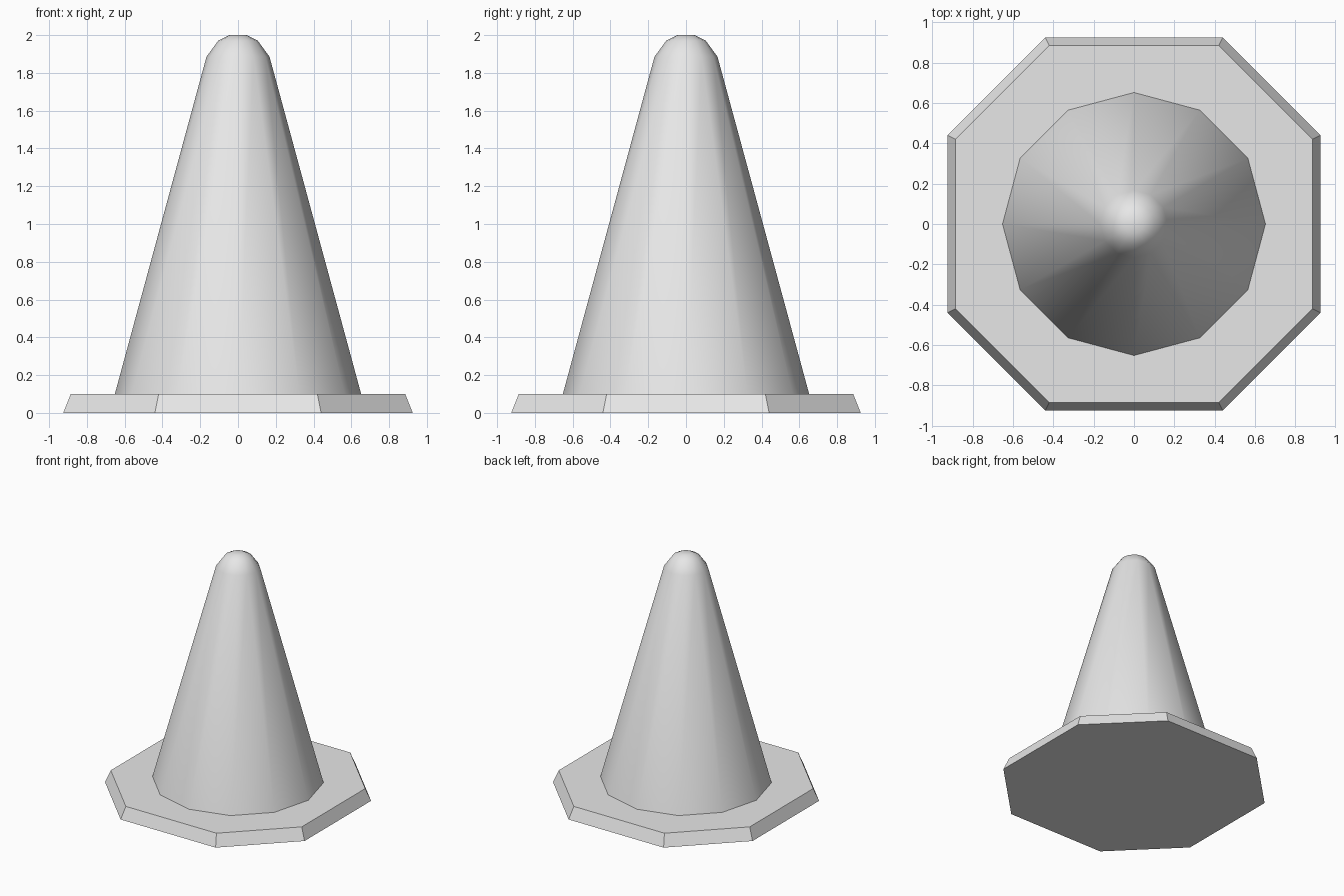
import bpy
import bmesh
import math

cube = bpy.data.objects.get("Cube")
if cube:
    bpy.data.objects.remove(cube, do_unlink=True)

grey = bpy.data.materials.new("light_grey")
grey.use_nodes = True
colour = (0.8, 0.8, 0.8, 1.0)
grey.diffuse_color = colour
grey.node_tree.nodes["Principled BSDF"].inputs["Base Color"].default_value = colour


def loft(name, rings):
    """Skin closed rings of points from bottom to top and cap both ends."""
    bm = bmesh.new()
    loops = [[bm.verts.new(p) for p in ring] for ring in rings]
    n = len(loops[0])
    for low, high in zip(loops, loops[1:]):
        for i in range(n):
            j = (i + 1) % n
            bm.faces.new((low[i], low[j], high[j], high[i]))
    bm.faces.new(loops[0][::-1])
    bm.faces.new(loops[-1])
    bmesh.ops.recalc_face_normals(bm, faces=bm.faces)
    mesh = bpy.data.meshes.new(name)
    bm.to_mesh(mesh)
    bm.free()
    mesh.materials.append(grey)
    obj = bpy.data.objects.new(name, mesh)
    bpy.context.collection.objects.link(obj)
    return obj


def octagon(side, corner, z):
    """Square with cut corners."""
    quarter = [(side, -corner), (side, corner)]
    points = []
    for _ in range(4):
        points += [(x, y, z) for x, y in quarter]
        quarter = [(-y, x) for x, y in quarter]
    return points


def circle(radius, z, sides=12):
    return [(radius * math.cos(math.tau * i / sides),
             radius * math.sin(math.tau * i / sides), z) for i in range(sides)]


# Flat base plate with sloping edges
loft("base_plate", [octagon(0.925, 0.44, 0), octagon(0.885, 0.42, 0.1)])

# Tapered body with a rounded tip
profile = [(0.652, 0.1), (0.167, 1.885), (0.105, 1.97), (0.047, 2.0)]
body = loft("cone_body", [circle(r, z) for r, z in profile])

bpy.ops.object.select_all(action="DESELECT")
body.select_set(True)
bpy.context.view_layer.objects.active = body
bpy.ops.object.shade_smooth_by_angle(angle=math.radians(50))
